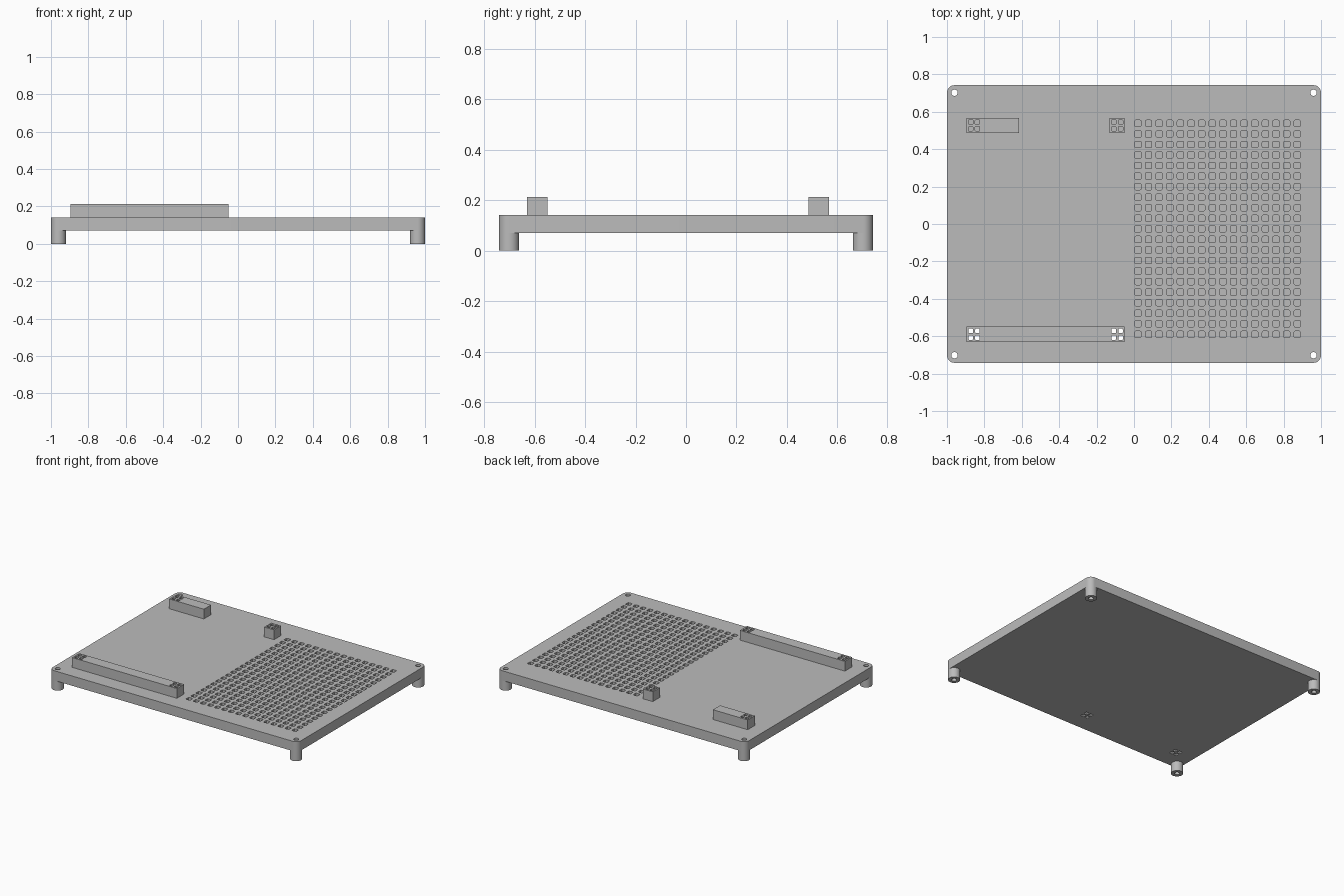
import bpy, bmesh, math

cube = bpy.data.objects.get("Cube")
if cube:
    bpy.data.objects.remove(cube)

# Main levels: underside of the plate, its top, top of the sockets
PLATE_Z, TOP_Z, SOCKET_Z = 0.071, 0.142, 0.213
HALF_Y = 0.742
LEG_X, LEG_Y, LEG_R = 0.96, HALF_Y - 0.04, 0.04

grey = bpy.data.materials.new("light grey plastic")
grey.use_nodes = True
colour = (0.5, 0.5, 0.5, 1)
grey.diffuse_color = colour
grey.node_tree.nodes["Principled BSDF"].inputs["Base Color"].default_value = colour


def rounded_rect(cx, cy, hx, hy, r=0, steps=8):
    """Outline of a rectangle with rounded corners, counter-clockwise."""
    points = []
    for quarter, (sx, sy) in enumerate([(1, 1), (-1, 1), (-1, -1), (1, -1)]):
        for i in range(steps + 1 if r else 1):
            a = math.pi / 2 * (quarter + i / steps)
            points.append((cx + sx * (hx - r) + r * math.cos(a),
                           cy + sy * (hy - r) + r * math.sin(a)))
    return points


def circle(cx, cy, r, n=32):
    return [(cx + r * math.cos(math.tau * i / n),
             cy + r * math.sin(math.tau * i / n)) for i in range(n)]


def prism(bm, outline, z0, z1):
    low = [bm.verts.new((x, y, z0)) for x, y in outline]
    high = [bm.verts.new((x, y, z1)) for x, y in outline]
    bm.faces.new(low[::-1])
    bm.faces.new(high)
    n = len(outline)
    for i in range(n):
        j = (i + 1) % n
        bm.faces.new((low[i], low[j], high[j], high[i]))


def make_object(name, bm):
    mesh = bpy.data.meshes.new(name)
    bm.to_mesh(mesh)
    bm.free()
    mesh.materials.append(grey)
    obj = bpy.data.objects.new(name, mesh)
    bpy.context.collection.objects.link(obj)
    return obj


def make_part(name, outline, z0, z1):
    bm = bmesh.new()
    prism(bm, outline, z0, z1)
    return make_object(name, bm)


corners = [(sx, sy) for sx in (-1, 1) for sy in (-1, 1)]

# Plate and sockets
parts = [make_part("base_plate", rounded_rect(0, 0, 1, HALF_Y, LEG_R), PLATE_Z, TOP_Z)]
sockets = {
    "front_long_socket": (-0.895, -0.05, -0.59),
    "back_short_socket": (-0.895, -0.615, 0.527),
    "back_small_socket": (-0.13, -0.05, 0.527),
}
for name, (x0, x1, y) in sockets.items():
    outline = rounded_rect((x0 + x1) / 2, y, (x1 - x0) / 2, 0.041)
    parts.append(make_part(name, outline, TOP_Z, SOCKET_Z))

# Legs
for sx, sy in corners:
    name = ("front" if sy < 0 else "back") + ("_left" if sx > 0 else "_right") + "_leg"
    parts.append(make_part(name, circle(sx * LEG_X, sy * LEG_Y, LEG_R), 0, PLATE_Z))

# All holes in one cutter
cut = bmesh.new()
for sx, sy in corners:
    prism(cut, circle(sx * LEG_X, sy * LEG_Y, 0.017, 24), -0.1, 0.3)
for col in range(16):
    for row in range(21):
        hole = rounded_rect(0.021 + col * 0.0568, -0.59 + row * 0.0564, 0.017, 0.017, 0.006, 2)
        prism(cut, hole, 0.095, 0.3)
for y, bottom in ((-0.59, -0.1), (0.527, 0.1)):
    for x in (-0.855, -0.09):
        for sx, sy in corners:
            hole = rounded_rect(x + sx * 0.018, y + sy * 0.018, 0.012, 0.012, 0.003, 1)
            prism(cut, hole, bottom, 0.3)
cutter = make_object("hole_cutter", cut)
cutter.hide_render = True

# Cut every part, then bake the result
for part in parts:
    mod = part.modifiers.new("holes", 'BOOLEAN')
    mod.operation = 'DIFFERENCE'
    mod.solver = 'EXACT'
    mod.object = cutter
    bpy.ops.object.select_all(action='DESELECT')
    part.select_set(True)
    bpy.context.view_layer.objects.active = part
    bpy.ops.object.modifier_apply(modifier=mod.name)
    bpy.ops.object.shade_smooth_by_angle(angle=math.radians(30))
bpy.data.objects.remove(cutter)
